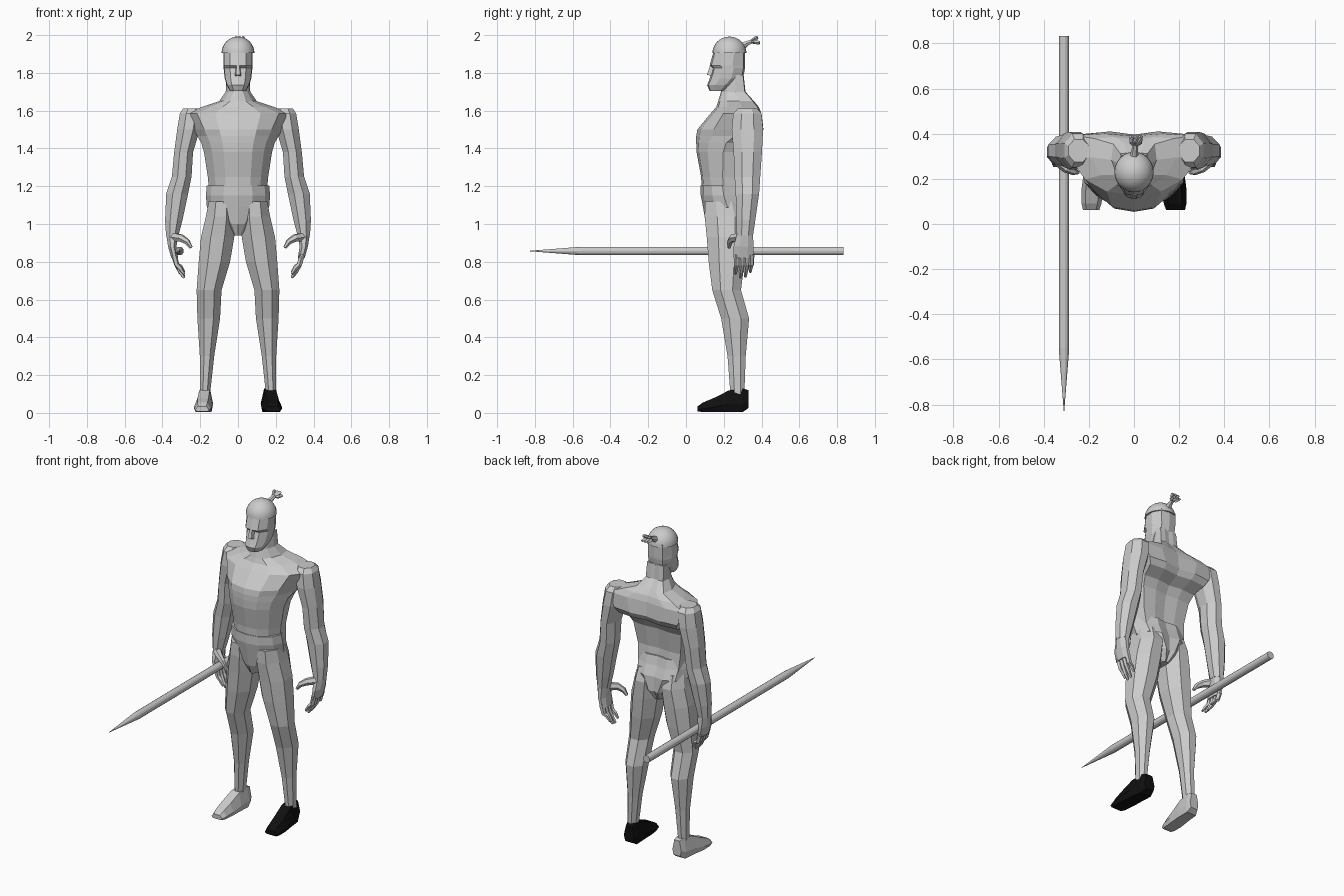
import bpy, bmesh
from math import cos, sin, pi
from mathutils import Vector


def loft(name, rings, mat=None):
    """Skin equal-length rings of points and cap both ends."""
    bm = bmesh.new()
    loops = [[bm.verts.new(p) for p in ring] for ring in rings]
    n = len(loops[0])
    for a, b in zip(loops, loops[1:]):
        for i in range(n):
            j = (i + 1) % n
            bm.faces.new((a[i], a[j], b[j], b[i]))
    bm.faces.new(loops[0])
    bm.faces.new(loops[-1])
    bmesh.ops.recalc_face_normals(bm, faces=bm.faces)
    me = bpy.data.meshes.new(name)
    bm.to_mesh(me)
    bm.free()
    ob = bpy.data.objects.new(name, me)
    bpy.context.collection.objects.link(ob)
    if mat:
        me.materials.append(mat)
    return ob


def limb(name, rows, s, n=8):
    """Horizontal n-sided rings from rows (x, y, z, rx, ry), on side s."""
    k = 1 / cos(pi / n)
    ang = [(i + 0.5) * 2 * pi / n for i in range(n)]
    return loft(name, [[(s * (x + rx * k * cos(a)), y + ry * k * sin(a), z)
                        for a in ang] for x, y, z, rx, ry in rows])


def body(name, rows, half):
    """Symmetric rings from rows (z, half width, front y, back y)."""
    prof = half + [(-x, t) for x, t in half[-2:0:-1]]
    return loft(name, [[(x * w, f + t * (b - f), z) for x, t in prof]
                       for z, w, f, b in rows])


def tube(name, path, s=1, n=6):
    """Tapered tube through path points (x, y, z, radius)."""
    pts = [Vector((s * p[0], p[1], p[2])) for p in path]
    rings = []
    for i, p in enumerate(pts):
        d = pts[min(i + 1, len(pts) - 1)] - pts[max(i - 1, 0)]
        q = d.to_track_quat('Z', 'Y')
        r = path[i][3]
        rings.append([p + q @ Vector((r * cos(2 * pi * k / n), r * sin(2 * pi * k / n), 0))
                      for k in range(n)])
    return loft(name, rings)


black = bpy.data.materials.new("black")
black.diffuse_color = (0.005, 0.005, 0.005, 1)

# Torso with overhanging upper back, trapezius and neck
body("torso", [(1.14, .15, .085, .28), (1.25, .16, .08, .27), (1.38, .18, .056, .29),
               (1.43, .195, .054, .32), (1.465, .215, .054, .39), (1.50, .235, .06, .41),
               (1.585, .285, .13, .40), (1.62, .19, .16, .385), (1.65, .10, .17, .36),
               (1.70, .065, .185, .315), (1.79, .062, .2, .305)],
     [(0, 0), (.42, .05), (.76, .25), (1, .6), (.92, .97), (.45, 1), (0, .96)])

# Pelvis with a pointed front
body("pelvis", [(.94, .025, .13, .29), (1.0, .08, .105, .325), (1.09, .165, .09, .325),
                (1.15, .17, .078, .30), (1.205, .165, .078, .285)],
     [(0, 0), (.45, .06), (.85, .28), (1, .55), (.8, .88), (.4, 1), (0, .95)])

# Head, nose and cap
body("head", [(1.705, .042, .125, .21), (1.735, .06, .112, .26), (1.77, .07, .125, .30),
              (1.80, .074, .135, .308), (1.825, .076, .142, .312), (1.84, .077, .125, .313),
              (1.92, .077, .148, .312)],
     [(0, 0), (.55, .05), (.95, .3), (1, .65), (.65, .95), (0, 1)])
loft("nose", [[(-.02, .15, 1.78), (.02, .15, 1.78), (.012, .111, 1.79), (-.012, .111, 1.79)],
              [(-.01, .15, 1.84), (.01, .15, 1.84), (.007, .128, 1.84), (-.007, .128, 1.84)]])
cap = loft("cap", [[(.087 * cos(e) * cos(a), .23 + .09 * cos(e) * sin(a), 1.905 + .087 * sin(e))
                    for a in [i * pi / 12 for i in range(24)]]
                   for e in [j * pi / 16.2 for j in range(9)]])
cap.data.shade_smooth()
bpy.context.view_layer.objects.active = cap
cap.select_set(True)
bpy.ops.object.shade_smooth_by_angle()
cap.select_set(False)

# Tied hair with flared tufts
tube("hair_knot", [(0, .295, 1.94, .022), (.003, .325, 1.957, .014), (.006, .352, 1.968, .012)])
for i in (-1, 0, 1):
    for j in (-1, 1):
        tube("hair_tuft", [(.006, .345, 1.966, .008),
                           (.008 + i * .018, .365 + j * .004, 1.973 + j * .01, .011),
                           (.01 + i * .02, .385 - j * .006, 1.974 + j * .014, .009)], n=4)

for s, side in ((-1, "right"), (1, "left")):
    # Arm from shoulder to wrist
    limb(side + "_arm", [(.245, .325, 1.612, .045, .05), (.25, .325, 1.585, .058, .075),
                         (.262, .325, 1.50, .06, .083), (.288, .327, 1.38, .05, .075),
                         (.298, .325, 1.25, .052, .068), (.322, .325, 1.16, .058, .062),
                         (.34, .317, 1.02, .046, .05), (.348, .312, .94, .033, .043)], s)
    # Palm, curled fingers and thumb
    limb(side + "_palm", [(.348, .312, .95, .033, .042), (.348, .305, .88, .022, .053),
                          (.335, .305, .82, .018, .052)], s)
    for k, drop in enumerate((.02, 0, .005, .03)):
        y = .268 + k * .026
        tube(side + "_finger", [(.34, y, .84, .016), (.325, y, .785, .014),
                                (.305, y - .003, .745 + drop, .012),
                                (.285, y - .006, .715 + drop, .007)], s, 5)
    tube(side + "_thumb", [(.34, .285, .93, .026), (.30, .247, .925, .021),
                           (.268, .232, .905, .016), (.248, .228, .875, .009)], s)
    # Leg from hip to ankle
    limb(side + "_leg", [(.09, .2, 1.12, .065, .1), (.092, .212, 1.04, .078, .113),
                         (.108, .215, .93, .088, .105), (.125, .215, .80, .083, .095),
                         (.153, .215, .65, .066, .076), (.155, .26, .50, .06, .074),
                         (.164, .268, .30, .038, .048), (.175, .272, .10, .027, .037)], s)
    # Foot: bare on the right, black boot on the left
    boot = s == 1
    g = .006 if boot else 0
    rings = []
    for y, cx, w, z0, z1 in ((.33, .168, .03, .025, .12), (.30, .172, .04, .004, .13),
                             (.225, .178, .045, .006, .118), (.15, .185, .048, .004, .08),
                             (.09, .188, .044, .004, .055), (.062, .19, .036, .008, .035)):
        w += g
        cx -= g
        rings.append([(s * (cx + u * w), y, z0 + v * (z1 - z0))
                      for u, v in ((-.8, 0), (.8, 0), (1, .35), (.6, 1), (-.6, 1), (-1, .35))])
    loft("left_boot" if boot else "right_foot", rings, black if boot else None)

# Spear held in the right hand
tube("spear", [(-.31, .833, .857, .023), (-.31, -.55, .857, .023),
               (-.31, -.58, .857, .021), (-.31, -.83, .857, .001)], n=14)
